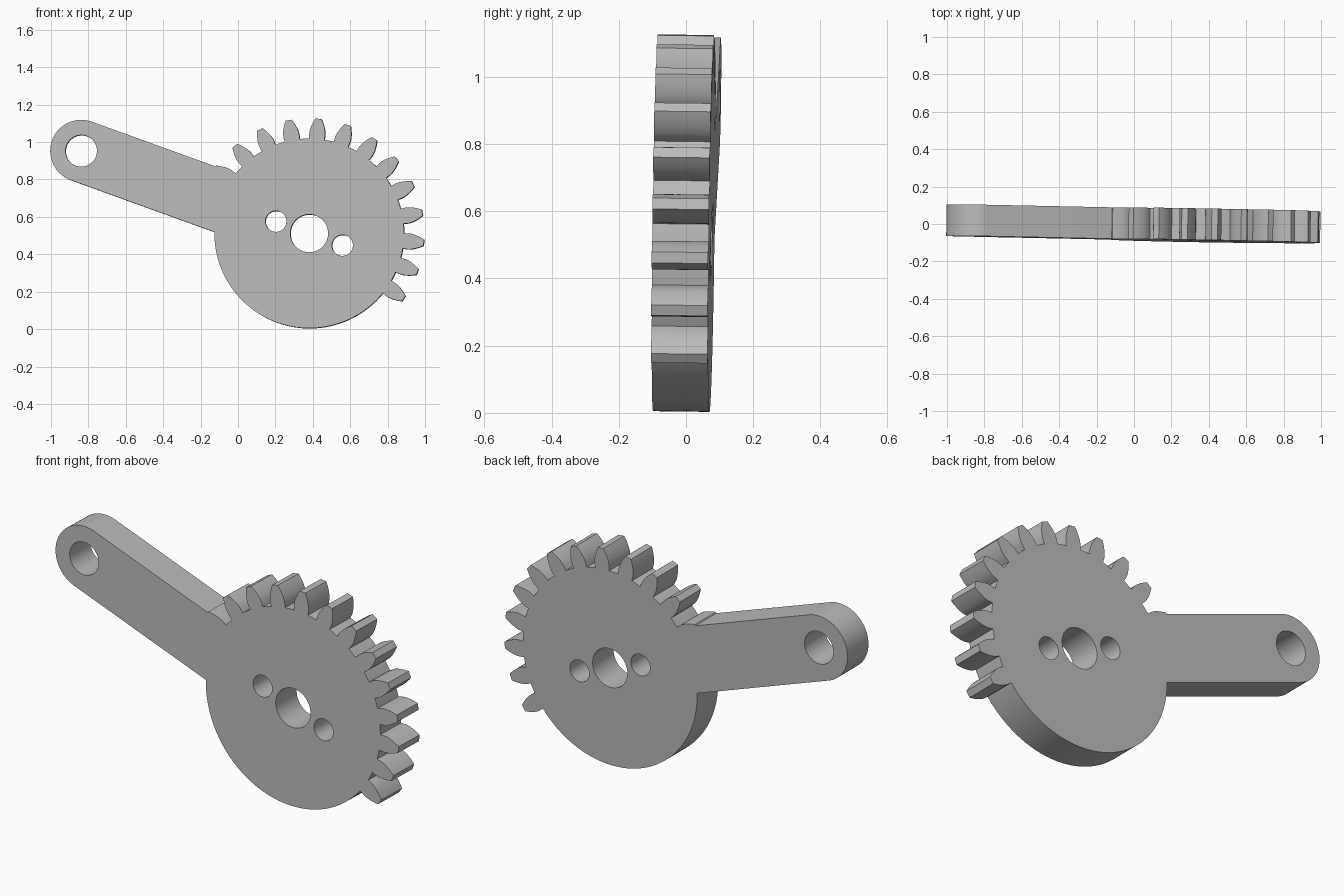
import bpy
from math import sin, cos, tan, acos, asin, pi, radians
from mathutils import Matrix, Vector

cube = bpy.data.objects.get("Cube")
if cube:
    bpy.data.objects.remove(cube, do_unlink=True)

# Gear and arm dimensions
GEAR = Vector((0.382, 0.511))
ARM_END = Vector((-0.837, 0.952))
ROOT, PITCH, TIP = 0.507, 0.567, 0.615
BASE = PITCH * cos(radians(20))
ARM_R = 0.166
THICK = 0.168
STEP = 2 * pi / 24
FIRST = radians(-34.6)
TEETH = 12

axis = ARM_END - GEAR
arm_angle = Vector((1, 0)).angle_signed(axis) * -1


def polar(centre, r, a):
    return centre + Vector((cos(a), sin(a))) * r


def arc(centre, r, a, b, n):
    return [polar(centre, r, a + (b - a) * i / n) for i in range(n + 1)]


def half_angle(r):
    """Half the angular width of an involute tooth at radius r."""
    inv = lambda t: tan(t) - t
    return pi / 48 + inv(radians(20)) - inv(acos(min(1, BASE / r)))


radii = [ROOT] + [BASE + (TIP - BASE) * i / 6 for i in range(7)]


def rising_flank(a):
    return [polar(GEAR, r, a - half_angle(r)) for r in radii]


def falling_flank(a):
    return [polar(GEAR, r, a + half_angle(r)) for r in reversed(radii)]


# Outline: toothed sector, then a last tooth that runs into the arm
outline = []
root_half = half_angle(BASE)
for i in range(TEETH):
    a = FIRST + i * STEP
    outline += rising_flank(a) + falling_flank(a)
    outline += arc(GEAR, ROOT, a + root_half, a + STEP - root_half, 3)[1:-1]
outline += rising_flank(FIRST + TEETH * STEP)

# Arm: upper edge, rounded end, lower edge
outline.append(polar(GEAR, TIP, arm_angle - asin(ARM_R / TIP)))
outline += arc(ARM_END, ARM_R, arm_angle - pi / 2, arm_angle + pi / 2, 48)

# Plain round part of the disc
start = arm_angle + asin(ARM_R / ROOT)
outline += arc(GEAR, ROOT, start, FIRST + 2 * pi - root_half, 72)[:-1]


def hole(centre, r):
    return arc(centre, r, 0, 2 * pi, 64)[:-1]


side = axis.normalized() * 0.189
loops = [outline, hole(GEAR, 0.101), hole(GEAR + side, 0.056),
         hole(GEAR - side, 0.056), hole(ARM_END, 0.084)]

# Fill the profile with its holes and extrude it
curve = bpy.data.curves.new("sector_gear_lever", "CURVE")
curve.dimensions = "2D"
curve.fill_mode = "BOTH"
curve.extrude = THICK / 2
for pts in loops:
    spline = curve.splines.new("POLY")
    spline.points.add(len(pts) - 1)
    for p, co in zip(spline.points, pts):
        p.co = (co.x, co.y, 0, 1)
    spline.use_cyclic_u = True
lever = bpy.data.objects.new("sector_gear_lever", curve)
bpy.context.collection.objects.link(lever)
bpy.ops.object.select_all(action="DESELECT")
lever.select_set(True)
bpy.context.view_layer.objects.active = lever
bpy.ops.object.convert(target="MESH")
lever = bpy.context.object

# Weld the caps to the walls
bpy.ops.object.mode_set(mode="EDIT")
bpy.ops.mesh.select_all(action="SELECT")
bpy.ops.mesh.remove_doubles(threshold=0.0001)
bpy.ops.mesh.normals_make_consistent(inside=False)
bpy.ops.object.mode_set(mode="OBJECT")

# Stand it upright with its slight lean
lean = Vector((0, 1, 0)).rotation_difference(Vector((0.0162, 1, -0.0128)))
lever.data.transform(Matrix.Translation((0, -0.008, 0))
                     @ lean.to_matrix().to_4x4() @ Matrix.Rotation(pi / 2, 4, "X"))
bpy.ops.object.shade_smooth_by_angle(angle=radians(25))

# Plain grey metal
grey = bpy.data.materials.new("plain_grey")
grey.use_nodes = True
colour = (0.5, 0.5, 0.5, 1)
grey.diffuse_color = colour
grey.node_tree.nodes["Principled BSDF"].inputs["Base Color"].default_value = colour
lever.data.materials.clear()
lever.data.materials.append(grey)
